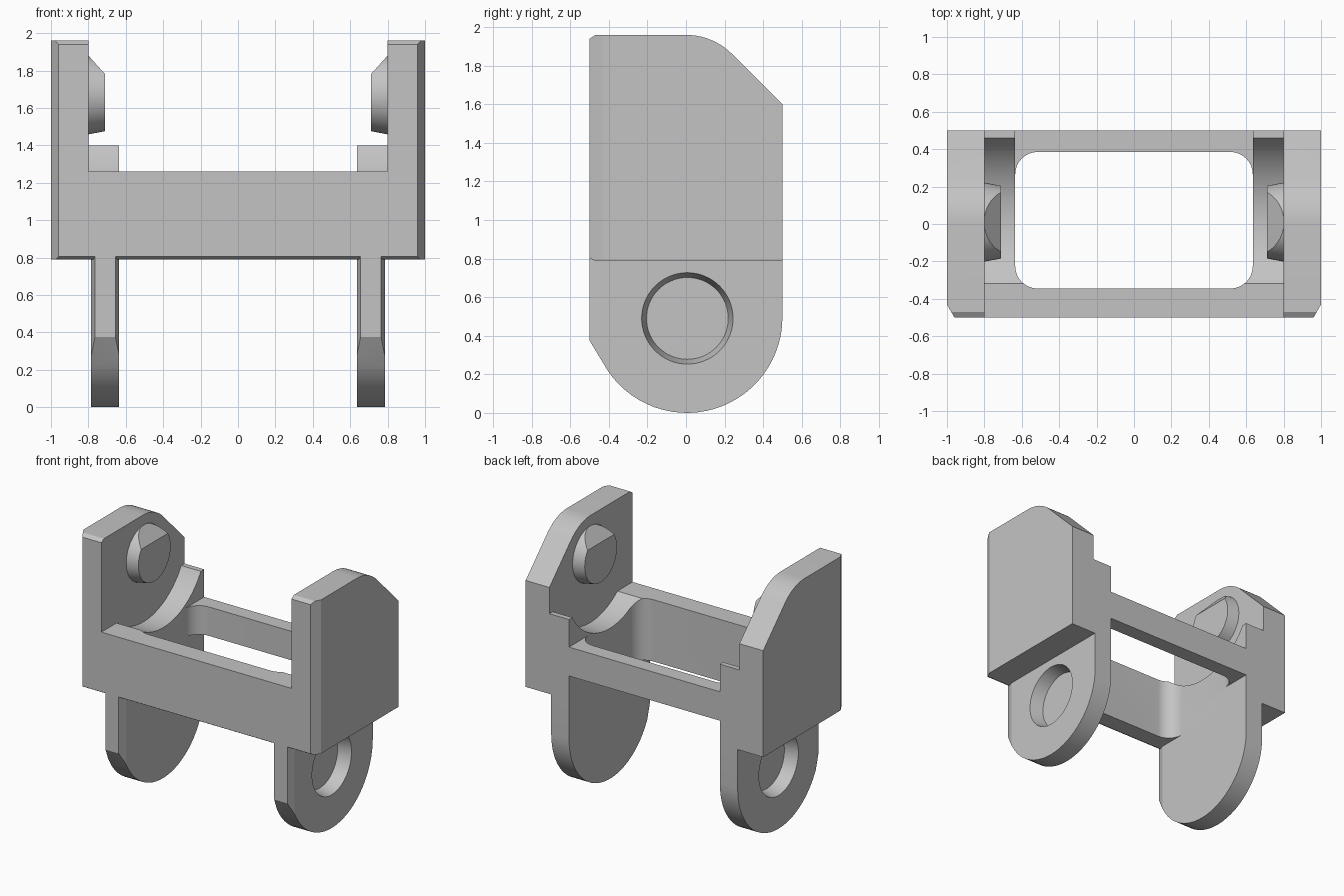
import bpy, bmesh, math
from mathutils import Matrix, Vector

cube = bpy.data.objects.get("Cube")
if cube:
    bpy.data.objects.remove(cube, do_unlink=True)

grey = bpy.data.materials.new("plain_grey")
grey.use_nodes = True
grey.diffuse_color = (0.55, 0.55, 0.55, 1)
grey.node_tree.nodes["Principled BSDF"].inputs["Base Color"].default_value = (0.55, 0.55, 0.55, 1)


def make_object(name, bm):
    bmesh.ops.recalc_face_normals(bm, faces=bm.faces)
    mesh = bpy.data.meshes.new(name)
    bm.to_mesh(mesh)
    bm.free()
    mesh.materials.append(grey)
    ob = bpy.data.objects.new(name, mesh)
    bpy.context.collection.objects.link(ob)
    return ob


def arc(cx, cy, r, start, end, steps=16):
    angles = [math.radians(start + (end - start) * i / steps) for i in range(steps + 1)]
    return [(cx + r * math.cos(a), cy + r * math.sin(a)) for a in angles]


def prism(name, outline, lo, hi, axis):
    """Extrude an outline: (y, z) points along X, or (x, y) points along Z."""
    bm = bmesh.new()
    place = (lambda p, d: (d, *p)) if axis == "X" else (lambda p, d: (*p, d))
    low = [bm.verts.new(place(p, lo)) for p in outline]
    high = [bm.verts.new(place(p, hi)) for p in outline]
    bm.faces.new(low)
    bm.faces.new(high)
    for i in range(len(low)):
        j = (i + 1) % len(low)
        bm.faces.new((low[i], low[j], high[j], high[i]))
    return make_object(name, bm)


def cone_mesh(x1, r1, x2, r2, y, z, segments=64):
    """Closed cone frustum lying along X."""
    bm = bmesh.new()
    bmesh.ops.create_cone(bm, cap_ends=True, segments=segments, radius1=r1, radius2=r2,
                          depth=abs(x2 - x1))
    turn = Matrix.Rotation(math.radians(90 if x2 > x1 else -90), 4, "Y")
    bmesh.ops.transform(bm, matrix=Matrix.Translation(((x1 + x2) / 2, y, z)) @ turn,
                        verts=bm.verts)
    return bm


def apply_modifier(ob, mod):
    bpy.ops.object.select_all(action="DESELECT")
    bpy.context.view_layer.objects.active = ob
    ob.select_set(True)
    bpy.ops.object.modifier_apply(modifier=mod.name)


def combine(ob, other, operation):
    mod = ob.modifiers.new("combine", "BOOLEAN")
    mod.operation, mod.solver, mod.object = operation, "EXACT", other
    apply_modifier(ob, mod)
    bpy.data.objects.remove(other, do_unlink=True)
    return ob


def mirror(ob):
    mod = ob.modifiers.new("mirror", "MIRROR")
    apply_modifier(ob, mod)


def finish(ob):
    bpy.ops.object.select_all(action="DESELECT")
    bpy.context.view_layer.objects.active = ob
    ob.select_set(True)
    bpy.ops.object.shade_smooth_by_angle(angle=math.radians(15))


BASE, BAR_TOP, INNER = 0.79, 1.26, 0.635
PIN_Y, PIN_Z = 0.01, 1.67
front_foot = [(-0.5, BASE + 0.015), (-0.475, BASE)]

# Outer side plate with clipped back corner and chamfered front edge
plate = prism("link_body", front_foot + [(0.5, BASE), (0.5, 1.6)]
              + arc(0, 1.622, 0.338, 45, 90, 10) + [(-0.47, 1.96), (-0.5, 1.94)],
              0.8, 1.0, "X")
plate_plan = prism("plate_plan", [(0.7, -0.5), (0.96, -0.5), (1, -0.43), (1, 0.6), (0.7, 0.6)],
                   0.5, 2.2, "Z")
combine(plate, plate_plan, "INTERSECT")

# Inner block beside the plate, stepped up at the back
block = prism("inner_block", front_foot + [(0.5, BASE), (0.5, 1.4), (0, 1.4),
              (0, BAR_TOP), (-0.5, BAR_TOP)], INNER, 0.82, "X")

# Rounded hanging lug with narrowed front edge
lug = prism("lug", [(-0.5, 0.85), (-0.5, 0.375)] + arc(0.005, 0.495, 0.495, 214, 360, 28)
            + [(0.5, 0.85)], INNER, 0.785, "X")
lug_plan = prism("lug_plan", [(0.655, -0.5), (0.765, -0.5), (0.785, -0.44), (0.785, 0.6),
                              (INNER, 0.6), (INNER, -0.44)], -0.2, 1.0, "Z")
combine(lug, lug_plan, "INTERSECT")

# Blind tapered socket in the outer face of the lug
socket = make_object("socket_cutter", cone_mesh(0.825, 0.247, 0.685, 0.212, 0.007, 0.49))
combine(lug, socket, "DIFFERENCE")

body = combine(combine(plate, block, "UNION"), lug, "UNION")
mirror(body)


def bar_outline(outer, inner, side):
    """Crossbar plan with filleted inner corners; side is the sign of y."""
    r = 0.12
    cx, cy = INNER - r, inner - side * r
    fillet = arc(cx, cy, r, 0, side * 90, 12)
    half = [(0.66, outer), (0.66, cy)] + fillet
    return half + [(-x, y) for x, y in reversed(half)]


# Tall front crossbar with chamfered foot
front_bar = prism("front_bar", bar_outline(-0.5, -0.345, -1), BASE, BAR_TOP, "Z")
foot_shape = prism("foot_shape", front_foot + [(0, BASE), (0, 1.5), (-0.5, 1.5)],
                   -0.9, 0.9, "X")
combine(front_bar, foot_shape, "INTERSECT")
combine(body, front_bar, "UNION")

# Slim back crossbar
back_bar = prism("back_bar", bar_outline(0.5, 0.385, 1), 0.97, 1.19, "Z")
combine(body, back_bar, "UNION")

# Round clearance trough beneath the pins
trough = make_object("trough_cutter", cone_mesh(-0.8, 0.525, 0.8, 0.525, PIN_Y, PIN_Z, 96))
combine(body, trough, "DIFFERENCE")
finish(body)

# Tapered pins with a sloped lead-in on top
bm = cone_mesh(0.85, 0.221, 0.71, 0.194, PIN_Y, PIN_Z)
cut = bmesh.ops.bisect_plane(bm, geom=bm.verts[:] + bm.edges[:] + bm.faces[:],
                             plane_co=(0.71, 0, 1.78), plane_no=Vector((-0.1, 0, 0.09)),
                             clear_outer=True)
bmesh.ops.holes_fill(bm, edges=[e for e in bm.edges if e.is_boundary], sides=0)
pins = make_object("hinge_pins", bm)
mirror(pins)
finish(pins)
